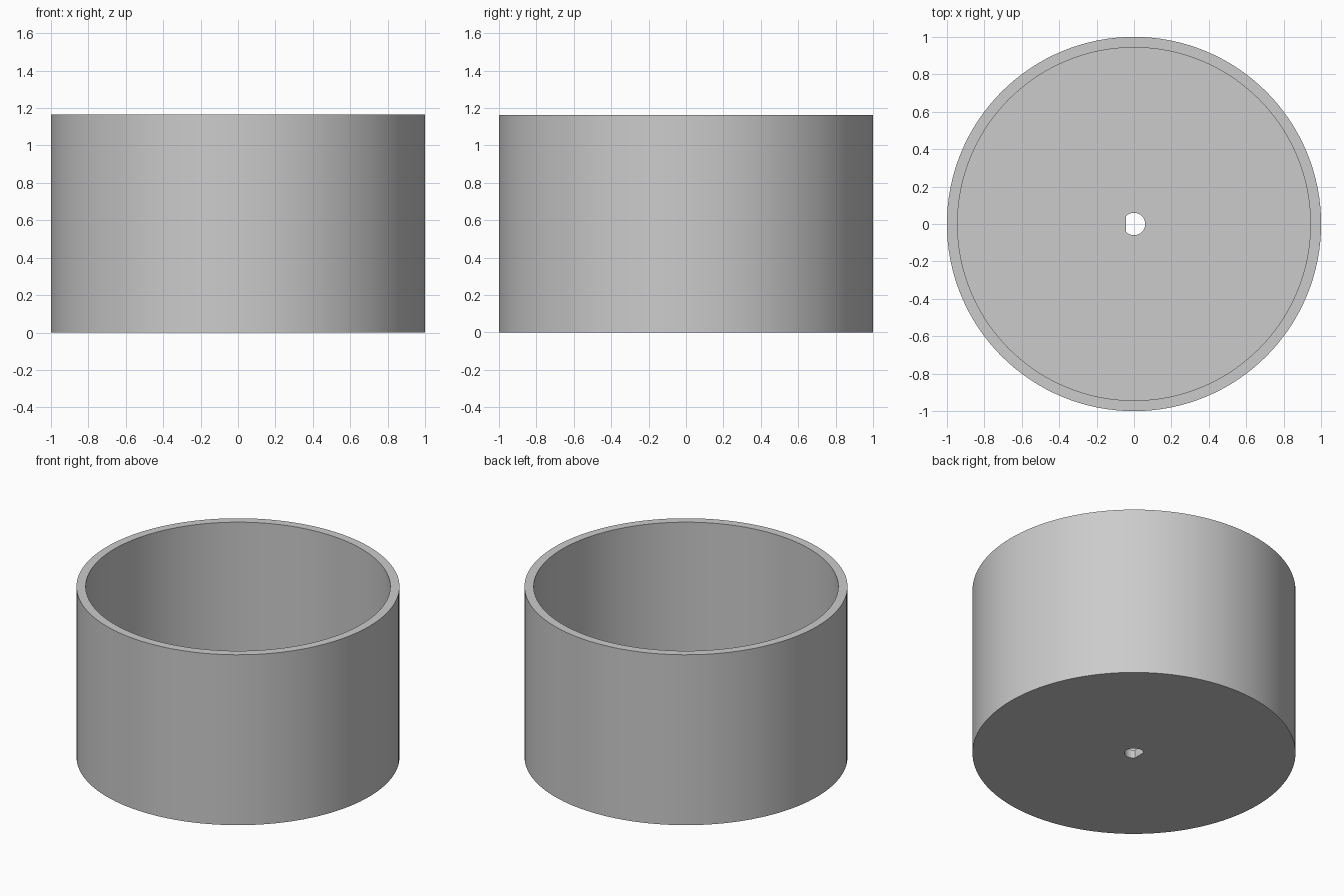
import bpy
import bmesh
from math import cos, sin, pi, radians

if "Cube" in bpy.data.objects:
    bpy.data.objects.remove(bpy.data.objects["Cube"], do_unlink=True)

SEGMENTS = 128
RADIUS, INNER, HEIGHT, FLOOR = 1.0, 0.943, 1.164, 0.057
HOLE, FLAT = 0.06, 0.042

# Single grey material
grey = bpy.data.materials.new("light_grey")
grey.use_nodes = True
colour = (0.6, 0.6, 0.6, 1)
grey.diffuse_color = colour
grey.node_tree.nodes["Principled BSDF"].inputs["Base Color"].default_value = colour


def circle(radius):
    return lambda a: radius


def d_shape(a):
    """Round hole cut straight on its -x side."""
    return min(HOLE, FLAT / -cos(a)) if cos(a) < -0.01 else HOLE


# Closed section: hole, underside, outer wall, rim, inner wall, floor
section = [(d_shape, 0), (circle(RADIUS), 0), (circle(RADIUS), HEIGHT),
           (circle(INNER), HEIGHT), (circle(INNER), FLOOR), (d_shape, FLOOR)]

bm = bmesh.new()
rings = []
for radius, z in section:
    angles = [2 * pi * i / SEGMENTS for i in range(SEGMENTS)]
    rings.append([bm.verts.new((radius(a) * cos(a), radius(a) * sin(a), z)) for a in angles])
for k, ring in enumerate(rings):
    above = rings[(k + 1) % len(rings)]
    for i in range(SEGMENTS):
        j = (i + 1) % SEGMENTS
        bm.faces.new((ring[i], ring[j], above[j], above[i]))
bmesh.ops.recalc_face_normals(bm, faces=bm.faces)

mesh = bpy.data.meshes.new("round_cup")
bm.to_mesh(mesh)
bm.free()
mesh.materials.append(grey)
cup = bpy.data.objects.new("round_cup", mesh)
bpy.context.collection.objects.link(cup)

# Smooth walls with crisp rims
bpy.ops.object.select_all(action="DESELECT")
cup.select_set(True)
bpy.context.view_layer.objects.active = cup
bpy.ops.object.shade_smooth_by_angle(angle=radians(30))
